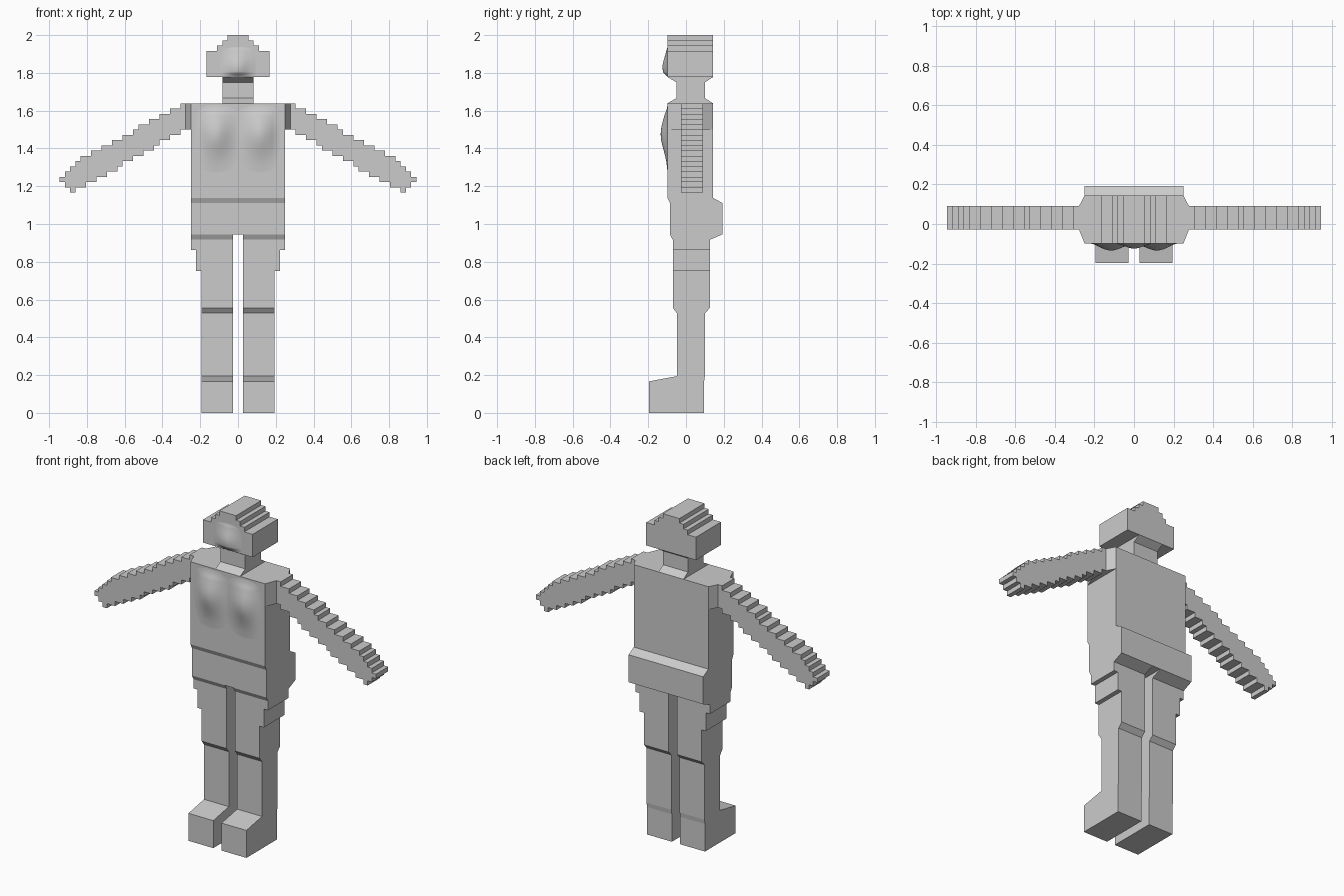
import bpy, bmesh, math

if "Cube" in bpy.data.objects:
    bpy.data.objects.remove(bpy.data.objects["Cube"])

U = 1 / 36          # grid step of the blocky figure
FRONT, BACK = -0.098, 0.143


def finish(name, bm, mirror=False, smooth=False):
    bmesh.ops.recalc_face_normals(bm, faces=bm.faces)
    me = bpy.data.meshes.new(name)
    bm.to_mesh(me)
    bm.free()
    for p in me.polygons:
        p.use_smooth = smooth
    ob = bpy.data.objects.new(name, me)
    bpy.context.collection.objects.link(ob)
    if mirror:
        ob.modifiers.new("Mirror", 'MIRROR').use_axis[0] = True
    return ob


def prism(name, pts, a, b, axis, mirror=False):
    """Extrude outline pts from a to b; axis 'x' takes (y, z), axis 'y' takes (x, z)."""
    bm = bmesh.new()
    place = (lambda p, d: (d, p[0], p[1])) if axis == 'x' else (lambda p, d: (p[0], d, p[1]))
    lo = [bm.verts.new(place(p, a)) for p in pts]
    hi = [bm.verts.new(place(p, b)) for p in pts]
    bm.faces.new(lo)
    bm.faces.new(hi)
    n = len(pts)
    for i in range(n):
        j = (i + 1) % n
        bm.faces.new((lo[i], lo[j], hi[j], hi[i]))
    return finish(name, bm, mirror)


def side_profile(levels):
    """levels: (z row, front y, back y) from top down."""
    return [(f, k * U) for k, f, b in levels] + [(b, k * U) for k, f, b in reversed(levels)]


def stepped(rows):
    """Outline from rows (bottom row index, top row index, left, right), top down."""
    pts = []
    for k0, k1, l, r in rows:
        pts += [(r, k1), (r, k0)]
    for k0, k1, l, r in reversed(rows):
        pts += [(l, k0), (l, k1)]
    out = [p for i, p in enumerate(pts) if p != pts[i - 1]]
    return [(x * U, z * U) for x, z in out]


def bulge(name, x0, x1, z0, z1, height, n=28):
    """Smooth shell swelling out of a flat front face."""
    bm = bmesh.new()
    g = []
    for i in range(n + 1):
        x = x0 + (x1 - x0) * i / n
        row = []
        for j in range(n + 1):
            z = z0 + (z1 - z0) * j / n
            edge = min(1, 7 * j / n, 7 * (n - j) / n, 7 * i / n, 7 * (n - i) / n)
            row.append(bm.verts.new((x, FRONT + 0.001 - height(x, z) * edge, z)))
        g.append(row)
    for i in range(n):
        for j in range(n):
            bm.faces.new((g[i][j], g[i + 1][j], g[i + 1][j + 1], g[i][j + 1]))
    return finish(name, bm, smooth=True)


# Head, neck and torso
prism("head", stepped([(71, 72, -2, 2), (70, 71, -3, 3), (69, 70, -4, 4), (64, 69, -6, 6)]),
      FRONT, BACK, 'y')
prism("neck", side_profile([(64, FRONT, BACK), (63, -0.05, 0.1), (60, -0.05, 0.1),
                            (59, FRONT, BACK)]), -3 * U, 3 * U, 'x')
prism("torso", side_profile([(59, FRONT, BACK), (41, FRONT, BACK), (40, -0.085, 0.192),
                             (34, -0.085, 0.192)]), -9 * U, 9 * U, 'x')

# Rounded face and chest
bulge("face", -4 * U, 4 * U, 64 * U, 70 * U,
      lambda x, z: 0.027 * math.exp(-(x / 0.06) ** 2 - ((z - 1.83) / 0.075) ** 2))
bulge("chest", -0.245, 0.245, 1.24, 59 * U,
      lambda x, z: 0.037 * math.exp(-((abs(x) - 0.115) / 0.075) ** 2 - ((z - 1.475) / 0.115) ** 2), 40)

# Legs with feet, then the stepped outer thighs
hip = [(34, -0.085, 0.192), (33, -0.07, 0.127)]
prism("leg", side_profile(hip + [(20, -0.07, 0.127), (19, -0.048, 0.1), (7, -0.048, 0.1),
                                 (6, -0.197, 0.096), (0, -0.197, 0.096)]), U, 7 * U, 'x', True)
prism("outer_thigh", side_profile(hip + [(27, -0.07, 0.127)]), 7 * U, 8 * U, 'x', True)
prism("upper_thigh", side_profile(hip + [(31, -0.07, 0.127)]), 8 * U, 9 * U, 'x', True)

# Shoulders tapering from torso depth to arm depth
bm = bmesh.new()
rings = [[bm.verts.new((x * U, y, k * U)) for y, k in ((f, 54), (b, 54), (b, 59), (f, 59))]
         for x, f, b in ((9, FRONT, BACK), (10, -0.027, 0.09))]
for ring in rings:
    bm.faces.new(ring)
for i in range(4):
    j = (i + 1) % 4
    bm.faces.new((rings[0][i], rings[0][j], rings[1][j], rings[1][i]))
finish("shoulder", bm, True)

# Arms as slanted staircases with a tapered hand
rows = []
for k in range(58, 41, -1):
    left = 10 if k >= 54 else round(11 + (53 - k) * 1.76)
    right = round(11 + (58 - k) * 1.9)
    hand = {47: 31, 46: 32, 45: 33, 44: 34, 43: 33, 42: 32}
    rows.append((k, k + 1, 31 if k == 42 else left, hand.get(k, right)))
prism("arm", stepped(rows), -0.027, 0.09, 'y', True)
